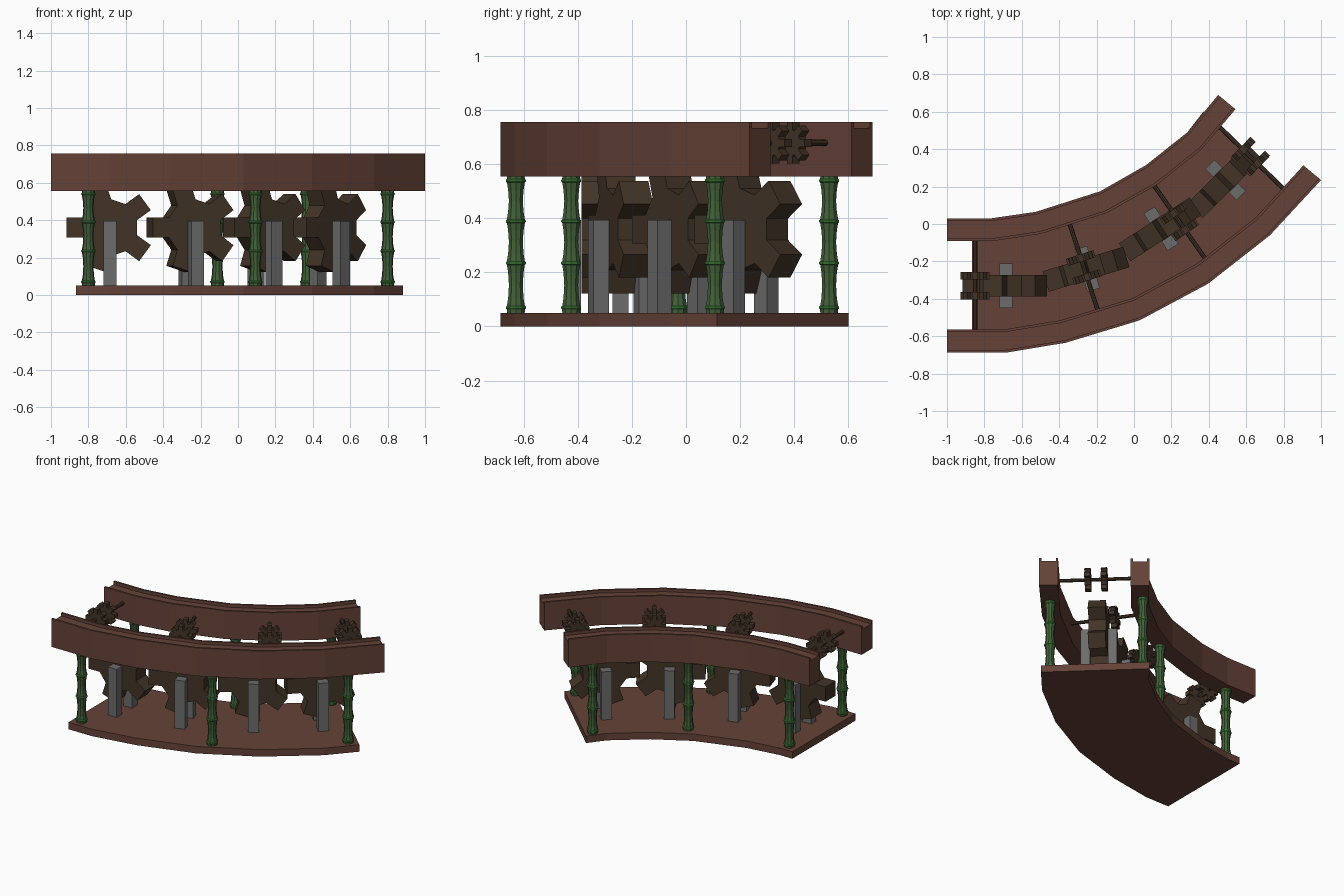
import bpy, math
from mathutils import Matrix, Vector

if "Cube" in bpy.data.objects:
    bpy.data.objects.remove(bpy.data.objects["Cube"])


def mat(name, rgb):
    m = bpy.data.materials.new(name)
    m.diffuse_color = (*rgb, 1)
    m.use_nodes = True
    m.node_tree.nodes["Principled BSDF"].inputs["Base Color"].default_value = m.diffuse_color
    return m


WOOD = mat("wood", (0.13, 0.055, 0.038))
DARK = mat("dark_wood", (0.055, 0.034, 0.02))
GREEN = mat("bamboo_green", (0.055, 0.12, 0.04))
RING = mat("bamboo_ring", (0.06, 0.26, 0.05))
STONE = mat("grey_stone", (0.15, 0.15, 0.15))


def obj(name, verts, faces, material):
    me = bpy.data.meshes.new(name)
    me.from_pydata(verts, [], faces)
    me.materials.append(material)
    o = bpy.data.objects.new(name, me)
    bpy.context.collection.objects.link(o)
    return o


def loft(name, rings, material):
    """Join equal closed rings of points into a capped solid."""
    n = len(rings[0])
    verts = [p for r in rings for p in r]
    faces = [(i * n + j, i * n + (j + 1) % n, (i + 1) * n + (j + 1) % n, (i + 1) * n + j)
             for i in range(len(rings) - 1) for j in range(n)]
    faces += [tuple(range(n))[::-1], tuple(range(len(verts) - n, len(verts)))]
    o = obj(name, verts, faces, material)
    import bmesh
    bm = bmesh.new()
    bm.from_mesh(o.data)
    bmesh.ops.recalc_face_normals(bm, faces=bm.faces)
    bm.to_mesh(o.data)
    bm.free()
    return o


# Curve stations: (inner edge point, outer edge point)
BEND = [((-.765, .03), (-.68, -.687)), ((-.525, .065), (-.365, -.635)),
        ((-.18, .175), (.03, -.515)), ((.065, .315), (.395, -.32)),
        ((.285, .49), (.727, -.06))]
RAIL_PATH = [((-1, .03), (-1, -.687))] + BEND + [((.45, .69), (1.0, .235))]
BASE_PATH = [((-.865, .03), (-.865, -.687))] + BEND + [((.372, .602), (.883, .115))]


def sweep(name, path, section, material):
    rings = []
    for a, b in path:
        a, b = Vector(a), Vector(b)
        rings.append([(*a.lerp(b, t), z) for t, z in section])
    return loft(name, rings, material)


# Base plate
sweep("base_plate", BASE_PATH, [(0, 0), (1, 0), (1, .05), (0, .05)], WOOD)

# Rails with a shallow groove on top
for name, t0, t1 in (("inner_rail", 0, .168), ("outer_rail", .828, 1)):
    e = .02
    sweep(name, RAIL_PATH, [(t0, .555), (t1, .555), (t1, .757), (t1 - e, .757),
                            (t1 - e, .735), (t0 + e, .735), (t0 + e, .757), (t0, .757)], WOOD)


def place(o, x, y, z, deg):
    o.matrix_world = Matrix.Translation((x, y, z)) @ Matrix.Rotation(math.radians(deg), 4, 'Z')


def gear(name, teeth, r_root, r_tip, half_w, y0, y1, start=math.pi):
    """Square-toothed gear with its axle along local y."""
    prof = []
    for k in range(teeth):
        a = start + k * math.tau / teeth
        c, s = math.cos(a), math.sin(a)
        for u, v in ((r_root, -half_w), (r_tip, -half_w), (r_tip, half_w), (r_root, half_w)):
            prof.append((u * c - v * s, u * s + v * c))
    return loft(name, [[(x, y, z) for x, z in prof] for y in (y0, y1)], DARK)


def box(name, x0, x1, y0, y1, z0, z1, material):
    return loft(name, [[(x0, y0, z), (x1, y0, z), (x1, y1, z), (x0, y1, z)] for z in (z0, z1)],
                material)


# Large gears, each between two grey supports
for i, (x, y, deg) in enumerate([(-.685, -.33, 0), (-.25, -.24, 17),
                                 (.145, -.025, 33), (.49, .235, 45)], 1):
    place(gear(f"large_gear_{i}", 5, .142, .232, .053, -.057, .057), x, y, .36, deg)
    for side, s in (("front", -1), ("back", 1)):
        ya, yb = sorted((s * .058, s * .118))
        place(box(f"gear_support_{side}_{i}", -.035, .035, ya, yb, .05, .395, STONE), x, y, 0, deg)

# Axles between the rails with pairs of small gears
for i, (x, y, deg) in enumerate([(-.85, -.33, 0), (-.268, -.233, 18),
                                 (.243, .012, 35), (.622, .36, 46)], 1):
    ring = [(.012 * math.cos(k * math.tau / 8), .012 * math.sin(k * math.tau / 8)) for k in range(8)]
    axle = loft(f"axle_{i}", [[(a, yy, b) for a, b in ring] for yy in (-.26, .26)], DARK)
    place(axle, x, y, .68, deg)
    for side, s in (("front", -1), ("back", 1)):
        ya, yb = sorted((s * .034, s * .073))
        place(gear(f"small_gear_{side}_{i}", 8, .048, .077, .0145, ya, yb), x, y, .68, deg)


def turned(name, profile, x, y, material, n=10):
    loft(name, [[(x + r * math.cos(k * math.tau / n), y + r * math.sin(k * math.tau / n), z)
                 for k in range(n)] for r, z in profile], material)


# Bamboo posts with raised rings
NODES = [.07, .235, .39, .54]
for i, (x, y) in enumerate([(-.8, -.63), (.093, -.425), (.8, .107),
                            (-.8, -.03), (-.11, .13), (.37, .53)], 1):
    prof = [(.034, .045)]
    for a, b in zip(NODES, NODES[1:]):
        prof += [(.036, a), (.03, a + .035), (.027, (a + b) / 2), (.03, b - .035)]
    prof += [(.036, NODES[-1]), (.034, .558)]
    turned(f"bamboo_post_{i}", prof, x, y, GREEN)
    for j, z in enumerate(NODES, 1):
        turned(f"bamboo_ring_{i}_{j}", [(.032, z - .009), (.039, z - .003),
                                        (.039, z + .003), (.032, z + .009)], x, y, RING)
